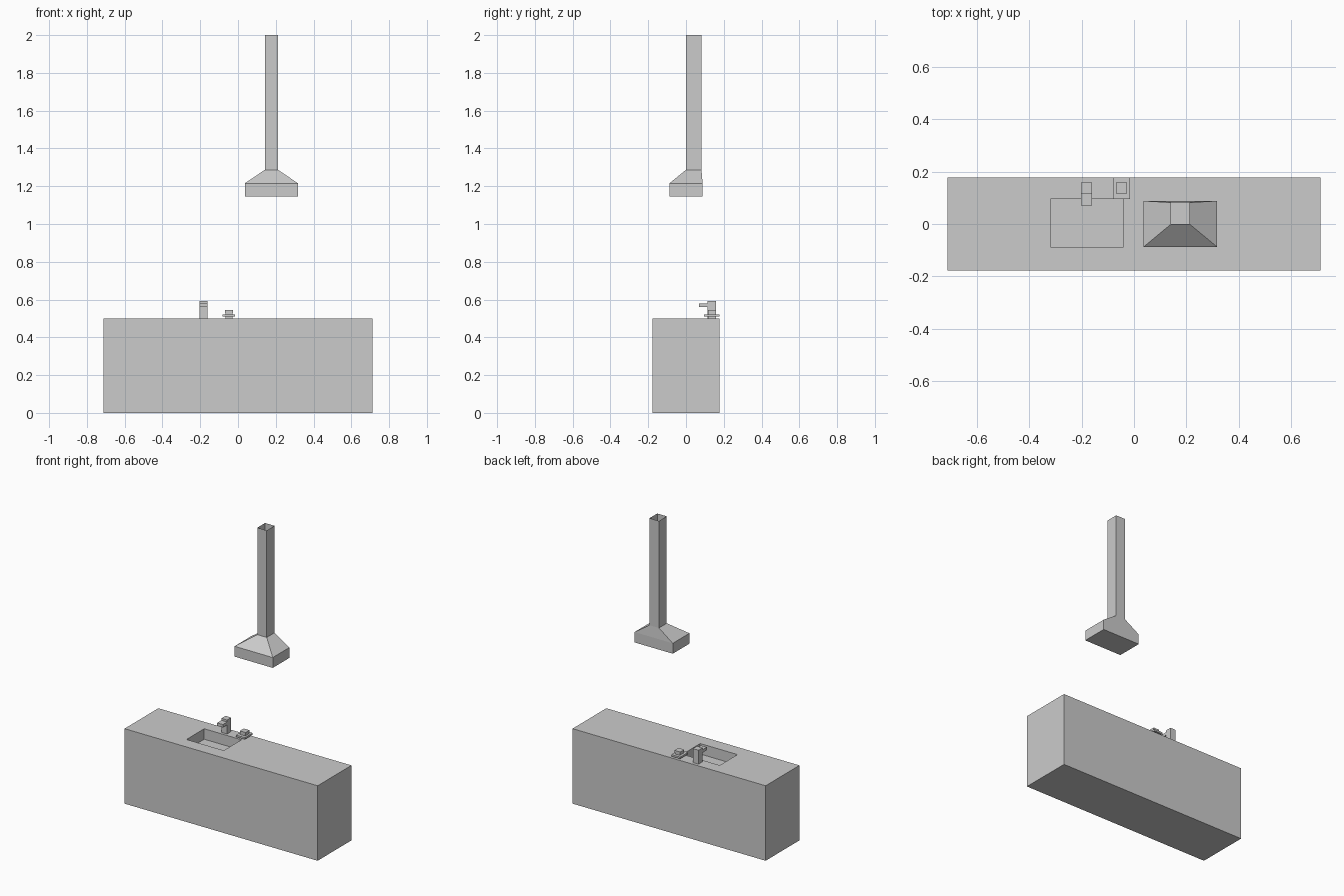
import bpy

if "Cube" in bpy.data.objects:
    bpy.data.objects.remove(bpy.data.objects["Cube"])


def mesh_object(name, verts, faces):
    mesh = bpy.data.meshes.new(name)
    mesh.from_pydata(verts, [], faces)
    mesh.update()
    obj = bpy.data.objects.new(name, mesh)
    bpy.context.collection.objects.link(obj)
    return obj


def loft(name, rings, cap_top=True):
    """Stack rectangles (x0, x1, y0, y1, z) into a flat-faced shell."""
    verts, faces = [], [(3, 2, 1, 0)]
    for x0, x1, y0, y1, z in rings:
        verts += [(x0, y0, z), (x1, y0, z), (x1, y1, z), (x0, y1, z)]
    for r in range(len(rings) - 1):
        a = 4 * r
        for i in range(4):
            j = (i + 1) % 4
            faces.append((a + i, a + j, a + 4 + j, a + 4 + i))
    if cap_top:
        a = len(verts) - 4
        faces.append((a, a + 1, a + 2, a + 3))
    return mesh_object(name, verts, faces)


def box(name, x0, x1, y0, y1, z0, z1):
    return loft(name, [(x0, x1, y0, y1, z0), (x0, x1, y0, y1, z1)])


# Counter block with a recessed basin
counter = box("counter", -0.712, 0.712, -0.178, 0.178, 0.0, 0.5)
cutter = box("basin_cutter", -0.317, -0.042, -0.09, 0.097, 0.43, 0.6)
cutter.hide_render = True
cutter.hide_viewport = True
cut = counter.modifiers.new("basin", 'BOOLEAN')
cut.operation = 'DIFFERENCE'
cut.solver = 'EXACT'
cut.object = cutter

# Faucet: post and spout
box("faucet_post", -0.203, -0.161, 0.115, 0.158, 0.5, 0.593)
box("faucet_spout", -0.203, -0.161, 0.07, 0.12, 0.56, 0.58)

# Tap control: stem, wide plate and cap
box("tap_stem", -0.065, -0.028, 0.116, 0.158, 0.5, 0.535)
box("tap_plate", -0.081, -0.016, 0.095, 0.177, 0.51, 0.522)
box("tap_cap", -0.068, -0.026, 0.116, 0.158, 0.53, 0.545)

# Extractor hood: box skirt, tapered shoulder and open-topped flue
loft("extractor_hood", [
    (0.036, 0.318, -0.088, 0.088, 1.146),
    (0.036, 0.318, -0.088, 0.088, 1.215),
    (0.142, 0.212, 0.0, 0.082, 1.287),
    (0.142, 0.212, 0.0, 0.082, 2.0),
], cap_top=False)
